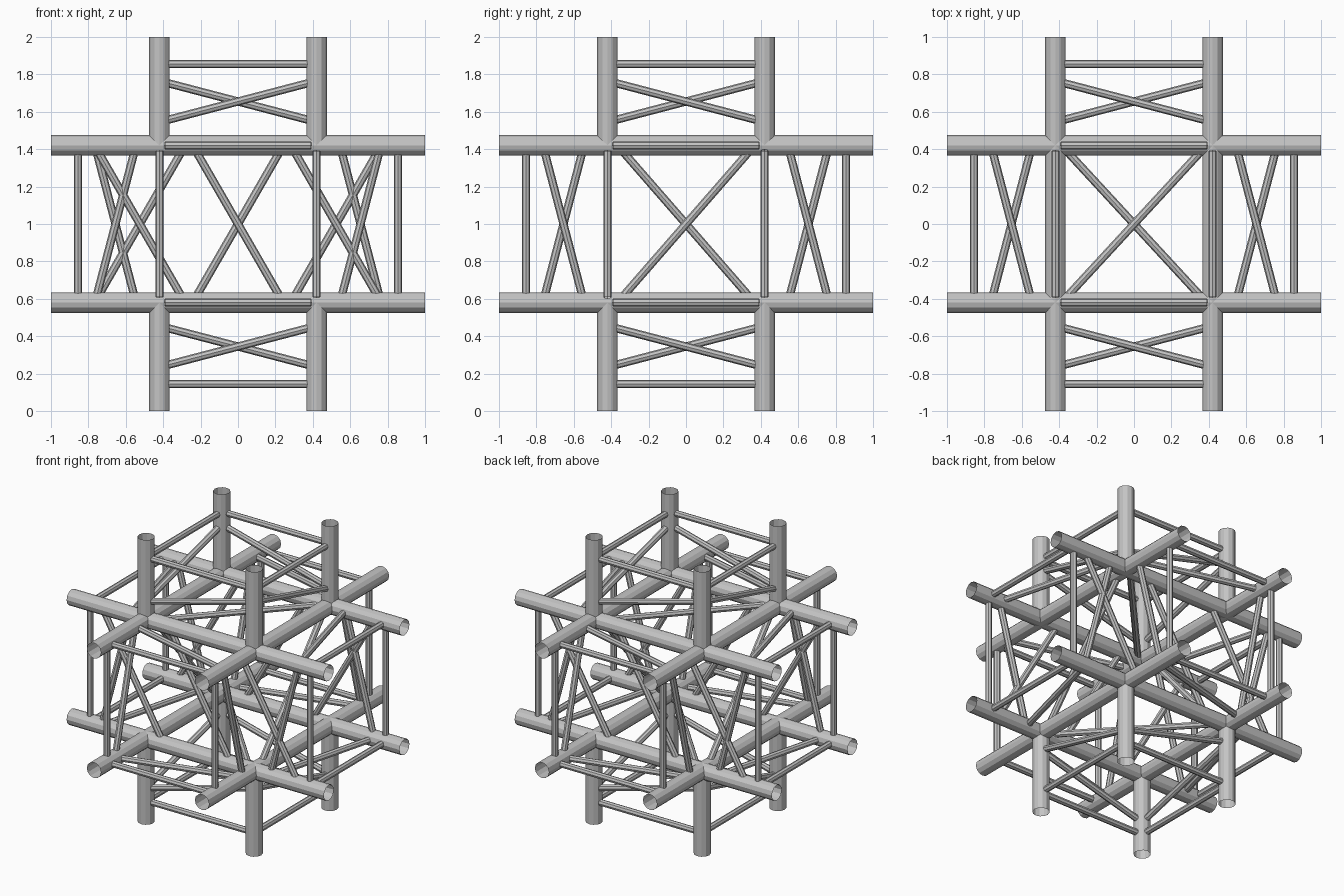
import bpy
import bmesh
from mathutils import Vector, Matrix

cube = bpy.data.objects.get("Cube")
if cube:
    bpy.data.objects.remove(cube, do_unlink=True)

H = 0.42            # chord offset from the centre
CHORD_R = 0.055
BRACE_R = 0.022
FACE = 0.39         # braces end just inside the chord walls
OUTER, INNER = 0.757, 0.553
FRAME = 0.855
MID = Vector((0, 0, 1))

steel = bpy.data.materials.new("grey_steel")
steel.use_nodes = True
steel.diffuse_color = (0.55, 0.55, 0.55, 1)
steel.node_tree.nodes["Principled BSDF"].inputs["Base Color"].default_value = (0.55, 0.55, 0.55, 1)


def tubes(name, segments, radius, sides):
    """One object made of open tubes between pairs of points."""
    bm = bmesh.new()
    for a, b in segments:
        a, b = Vector(a), Vector(b)
        turn = (b - a).to_track_quat('Z', 'Y').to_matrix().to_4x4()
        place = Matrix.Translation((a + b) / 2 + MID) @ turn
        bmesh.ops.create_cone(bm, cap_ends=False, segments=sides, radius1=radius,
                              radius2=radius, depth=(b - a).length, matrix=place)
    mesh = bpy.data.meshes.new(name)
    bm.to_mesh(mesh)
    bm.free()
    mesh.materials.append(steel)
    obj = bpy.data.objects.new(name, mesh)
    bpy.context.collection.objects.link(obj)
    return obj


def point(axis, along, u, v):
    """Point at a distance along an axis, with offsets on the next two axes."""
    p = Vector((0, 0, 0))
    p[axis], p[(axis + 1) % 3], p[(axis + 2) % 3] = along, u, v
    return p


SIGNS = (-1, 1)
CORNERS = [(-1, -1), (1, -1), (1, 1), (-1, 1)]

# Long chords run through in x and y; the vertical ones are stubs
for axis, name in ((0, "cross_chords"), (1, "depth_chords")):
    tubes(name, [(point(axis, -1, u * H, v * H), point(axis, 1, u * H, v * H))
                 for u, v in CORNERS], CHORD_R, 12)
for s, name in ((1, "upper_posts"), (-1, "lower_posts")):
    tubes(name, [(point(2, s * H, u * H, v * H), point(2, s, u * H, v * H))
                 for u, v in CORNERS], CHORD_R, 12)

# Each of the six arms: a square end frame and one diagonal per side
arm_names = {(0, 1): "left", (0, -1): "right", (1, 1): "back",
             (1, -1): "front", (2, 1): "top", (2, -1): "bottom"}
for (axis, s), name in arm_names.items():
    frame, diagonals = [], []
    for i, (u, v) in enumerate(CORNERS):
        u2, v2 = CORNERS[(i + 1) % 4]
        # Pull both ends in along the side they share
        if u == u2:
            a, b = (u * H, v * FACE), (u2 * H, v2 * FACE)
        else:
            a, b = (u * FACE, v * H), (u2 * FACE, v2 * H)
        near = INNER if s * u * v > 0 else OUTER
        far = INNER + OUTER - near
        frame.append((point(axis, s * FRAME, *a), point(axis, s * FRAME, *b)))
        diagonals.append((point(axis, s * near, *a), point(axis, s * far, *b)))
    tubes(name + "_arm_frame", frame, BRACE_R, 8)
    tubes(name + "_arm_diagonals", diagonals, BRACE_R, 8)

# Diagonals across the six faces of the middle box
middle, slanted = [], []
for s in SIGNS:
    middle.append(((s * H, s * 0.34, FACE), (s * H, -s * 0.34, -FACE)))
    middle.append(((-0.36, -s * FACE, s * H), (0.36, s * FACE, s * H)))
    # Row of long slanted braces on the front and back
    for centre in (-0.525, 0, 0.525):
        slanted.append(((centre + s * 0.225, s * H, FACE),
                        (centre - s * 0.225, s * H, -FACE)))
tubes("middle_diagonals", middle, BRACE_R, 8)
tubes("long_slanted_braces", slanted, BRACE_R, 8)
